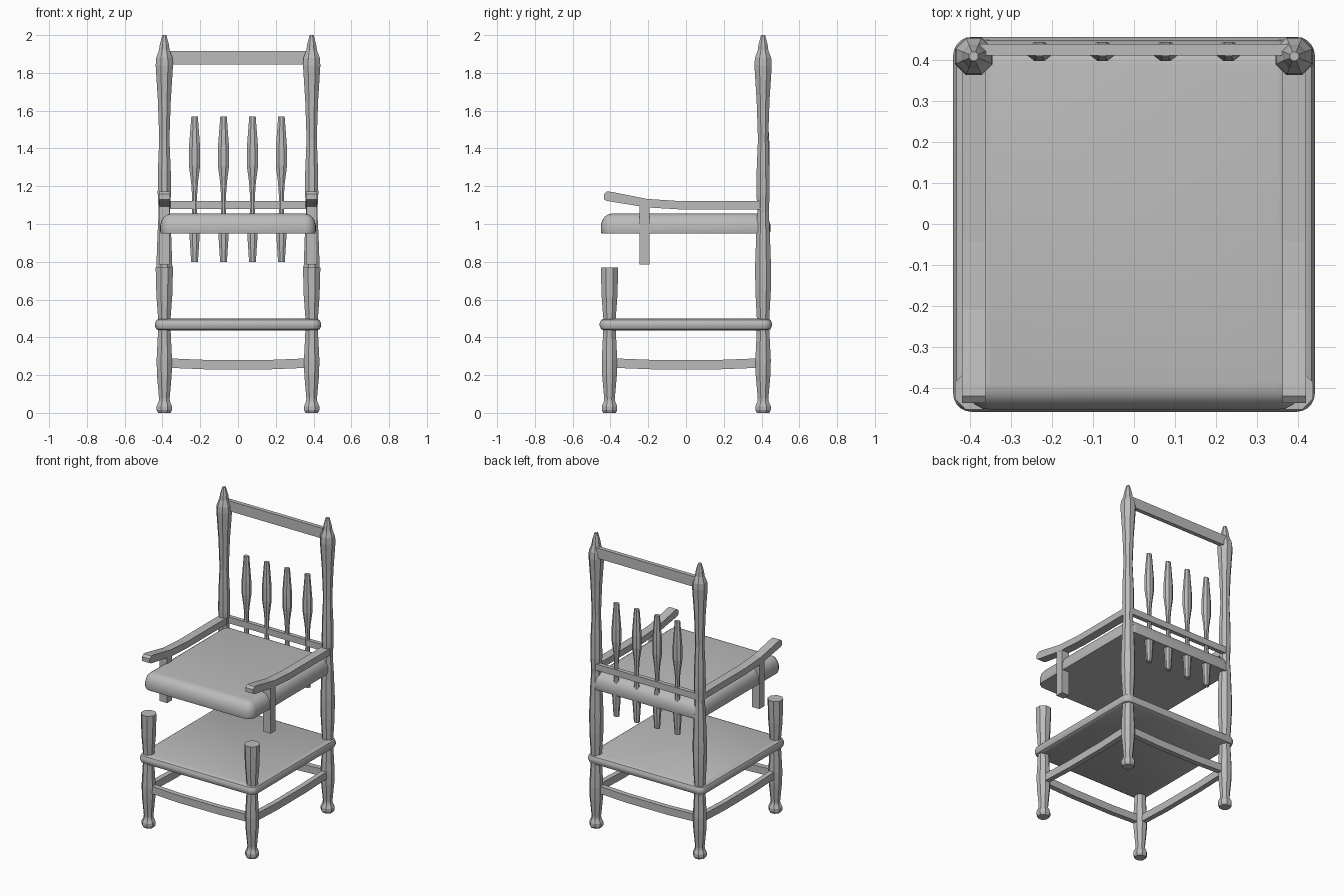
import bpy, bmesh, math
from mathutils import Vector

cube = bpy.data.objects.get("Cube")
if cube:
    bpy.data.objects.remove(cube, do_unlink=True)

grey = bpy.data.materials.new("plain_grey")
grey.use_nodes = True
grey.diffuse_color = (0.5, 0.5, 0.5, 1)
grey.node_tree.nodes["Principled BSDF"].inputs["Base Color"].default_value = (0.5, 0.5, 0.5, 1)


def finish(name, bm, smooth=False):
    bmesh.ops.recalc_face_normals(bm, faces=bm.faces)
    mesh = bpy.data.meshes.new(name)
    bm.to_mesh(mesh)
    bm.free()
    mesh.materials.append(grey)
    obj = bpy.data.objects.new(name, mesh)
    bpy.context.collection.objects.link(obj)
    if smooth:
        bpy.ops.object.select_all(action="DESELECT")
        obj.select_set(True)
        bpy.context.view_layer.objects.active = obj
        bpy.ops.object.shade_smooth_by_angle(angle=math.radians(35))
    return obj


def loft(name, rings, smooth=False):
    """Skin a stack of equal-length point rings and cap both ends."""
    bm = bmesh.new()
    loops = [[bm.verts.new(p) for p in ring] for ring in rings]
    n = len(loops[0])
    for a, b in zip(loops, loops[1:]):
        for i in range(n):
            j = (i + 1) % n
            bm.faces.new((a[i], a[j], b[j], b[i]))
    bm.faces.new(loops[0][::-1])
    bm.faces.new(loops[-1])
    return finish(name, bm, smooth)


def turned(name, x, y, profile, sides=8, flat=1.0):
    """Faceted turned post from (radius, height) pairs."""
    angles = [math.tau * (i + 0.5) / sides for i in range(sides)]
    k = 1 / math.cos(math.pi / sides)
    return loft(name, [[(x + r * k * math.cos(a), y + r * k * flat * math.sin(a), z)
                        for a in angles] for r, z in profile])


def slab(name, hx, y0, y1, corner, layers):
    """Rounded-corner slab from (inset, height) layers."""
    cy, hy = (y0 + y1) / 2, (y1 - y0) / 2
    rings = []
    for inset, z in layers:
        ring = []
        for q, (sx, sy) in enumerate(((1, 1), (-1, 1), (-1, -1), (1, -1))):
            for i in range(6):
                a = math.pi / 2 * (q + i / 5)
                r = max(corner - inset, 0.012)
                ring.append((sx * (hx - inset - r) + r * math.cos(a),
                             cy + sy * (hy - inset - r) + r * math.sin(a), z))
        rings.append(ring)
    return loft(name, rings, True)


def bar(name, start, end, sections, thick):
    """Horizontal bar; sections are (fraction, bottom z, top z)."""
    a, b = Vector(start), Vector(end)
    d = (b - a).normalized()
    side = Vector((-d.y, d.x)) * thick / 2
    rings = []
    for t, lo, hi in sections:
        p = a.lerp(b, t)
        l, r = p + side, p - side
        rings.append([(l.x, l.y, lo), (r.x, r.y, lo), (r.x, r.y, hi), (l.x, l.y, hi)])
    return loft(name, rings)


PX, PY = 0.39, 0.405

# Turned legs and back posts
foot = [(0.033, 0), (0.041, 0.015), (0.041, 0.035), (0.03, 0.06), (0.028, 0.075),
        (0.039, 0.2), (0.041, 0.28), (0.034, 0.42), (0.033, 0.5)]
front_top = [(0.042, 0.62), (0.046, 0.77)]
back_top = [(0.041, 0.65), (0.042, 0.78), (0.036, 0.95), (0.03, 1.06), (0.035, 1.16),
            (0.034, 1.28), (0.027, 1.45), (0.034, 1.65), (0.046, 1.84), (0.043, 1.88),
            (0.028, 1.92), (0.024, 1.95), (0.011, 2.0)]
for side, sx in (("left", 1), ("right", -1)):
    turned(f"front_leg_{side}", sx * PX, -PY, foot + front_top)
    turned(f"back_post_{side}", sx * PX, PY + 0.003, foot + back_top)

# Lower shelf with rounded edge, and cushioned seat
slab("shelf", 0.44, -0.457, 0.455, 0.045,
     [(0.025, 0.435), (0.008, 0.443), (0, 0.46), (0, 0.475), (0.008, 0.492), (0.025, 0.5)])
slab("seat", 0.412, -0.451, 0.447, 0.06,
     [(0.003, 0.95), (0, 0.96), (0, 0.995), (0.008, 1.02), (0.02, 1.038),
      (0.037, 1.05), (0.058, 1.055)])

# Stretchers between the legs
swell = [(0, 0.237, 0.287), (0.08, 0.237, 0.287), (0.3, 0.23, 0.28),
         (0.7, 0.23, 0.28), (0.92, 0.237, 0.287), (1, 0.237, 0.287)]
for name, sy in (("front", -1), ("back", 1)):
    bar(f"{name}_stretcher", (-PX, sy * PY), (PX, sy * PY), swell, 0.035)
for name, sx in (("left", 1), ("right", -1)):
    bar(f"{name}_stretcher", (sx * PX, -PY), (sx * PX, PY), swell, 0.035)

# Back rails
for name, lo, hi in (("top_rail", 1.845, 1.915), ("lower_rail", 1.08, 1.123)):
    bar(name, (-PX, 0.424), (PX, 0.424), [(0, lo, hi), (1, lo, hi)], 0.028)

# Back spindles
spindle = [(0.018, 0.8), (0.027, 0.94), (0.024, 0.99), (0.014, 1.06), (0.014, 1.16),
           (0.018, 1.22), (0.03, 1.31), (0.03, 1.4), (0.017, 1.57)]
for i in range(4):
    turned(f"back_spindle_{i + 1}", -0.23 + i * 0.1533, 0.42, spindle, 8, 0.77)

# Arms with raised tips, and their supports
arm = [(0, 1.13, 1.158), (0.02, 1.122, 1.172), (0.05, 1.118, 1.17), (0.27, 1.088, 1.133),
       (0.47, 1.078, 1.122), (1, 1.078, 1.122)]
for side, sx in (("left", 1), ("right", -1)):
    bar(f"arm_{side}", (sx * PX, -0.435), (sx * PX, 0.4), arm, 0.058)
    bar(f"arm_support_{side}", (sx * PX, -0.246), (sx * PX, -0.194),
        [(0, 0.785, 1.1), (1, 0.785, 1.1)], 0.056)
